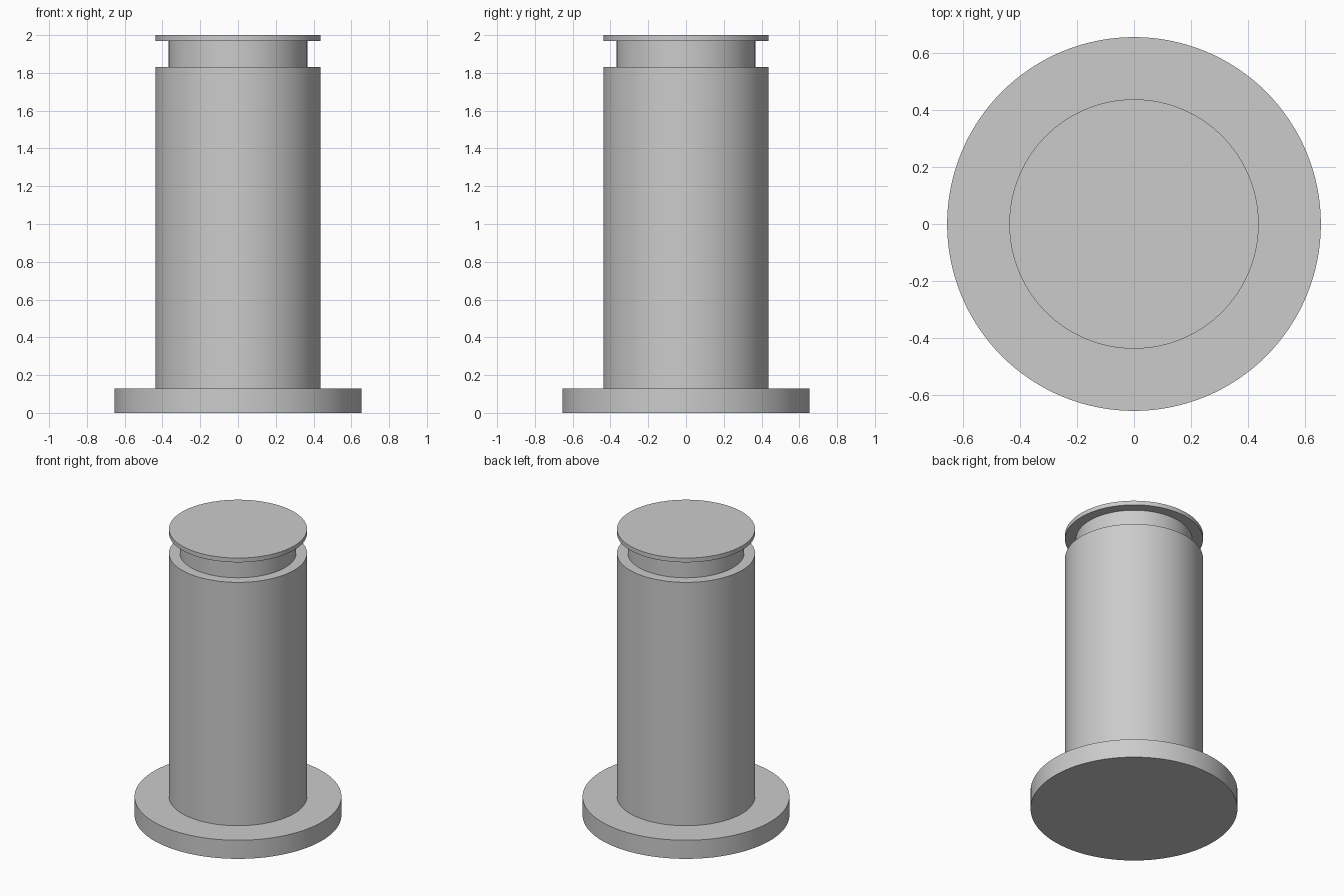
import bpy
import math

cube = bpy.data.objects.get("Cube")
if cube:
    bpy.data.objects.remove(cube, do_unlink=True)

# One plain grey for every part
GREY = (0.6, 0.6, 0.6, 1.0)
grey = bpy.data.materials.new("plain_grey")
grey.use_nodes = True
grey.diffuse_color = GREY
grey.node_tree.nodes["Principled BSDF"].inputs["Base Color"].default_value = GREY


def disc(name, radius, bottom, top):
    """Upright smooth cylinder between two heights."""
    bpy.ops.mesh.primitive_cylinder_add(
        vertices=128, radius=radius, depth=top - bottom,
        location=(0, 0, (bottom + top) / 2))
    part = bpy.context.object
    part.name = name
    part.data.materials.append(grey)
    bpy.ops.object.shade_smooth_by_angle(angle=math.radians(30))
    return part


# Stacked parts from the floor up
disc("base_flange", 0.655, 0.0, 0.13)
disc("main_body", 0.437, 0.13, 1.83)
disc("neck", 0.368, 1.83, 1.97)
disc("top_cap", 0.437, 1.97, 2.0)
